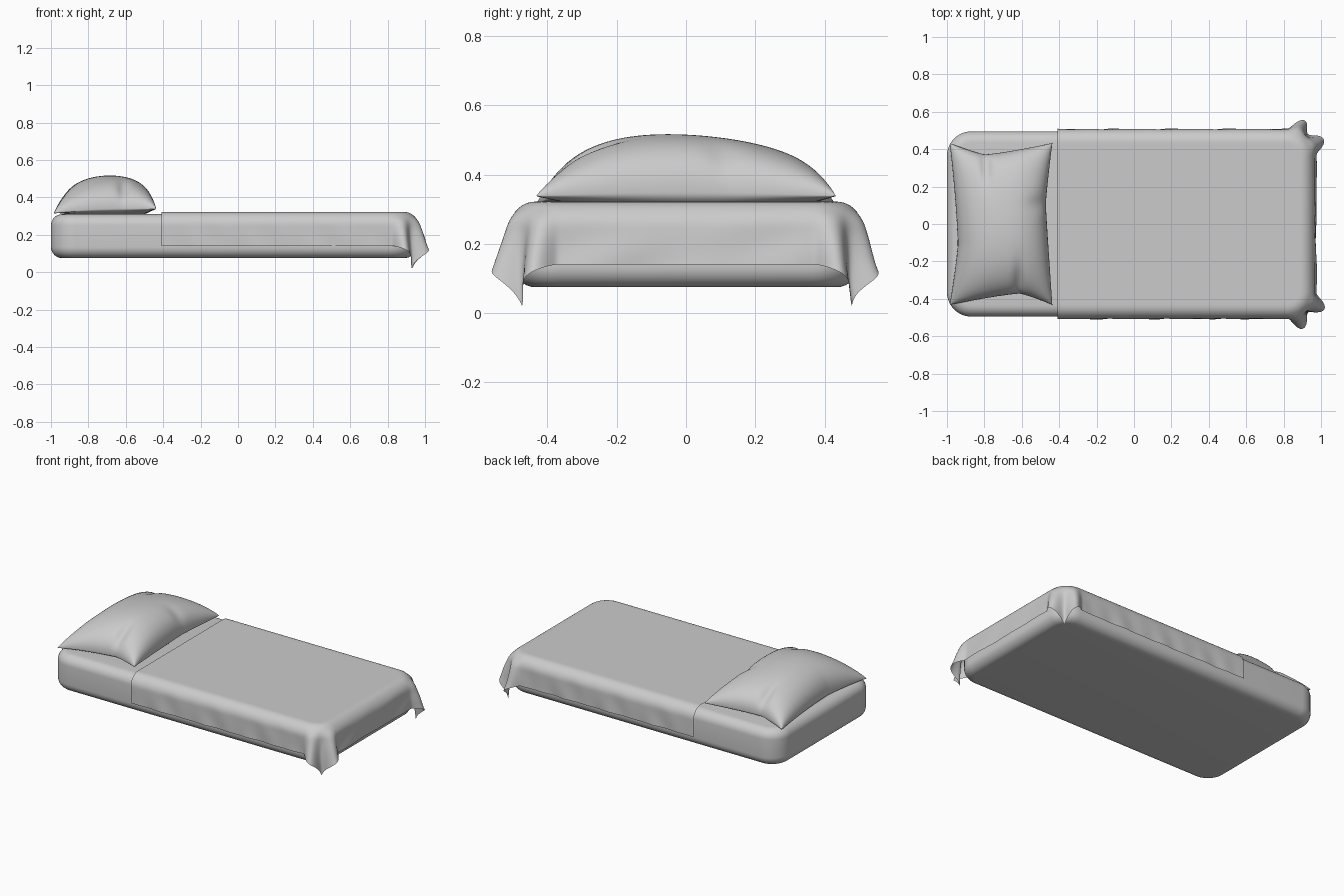
import bpy, bmesh
from math import sin, cos, pi, hypot, exp, atan2

if "Cube" in bpy.data.objects:
    bpy.data.objects.remove(bpy.data.objects["Cube"])


def finish(bm, name, angle=60):
    bmesh.ops.remove_doubles(bm, verts=bm.verts, dist=1e-5)
    me = bpy.data.meshes.new(name)
    bm.to_mesh(me)
    bm.free()
    ob = bpy.data.objects.new(name, me)
    bpy.context.collection.objects.link(ob)
    bpy.ops.object.select_all(action='DESELECT')
    ob.select_set(True)
    bpy.context.view_layer.objects.active = ob
    bpy.ops.object.shade_smooth_by_angle(angle=angle * pi / 180)
    return ob


def add_grid(bm, nu, nv, fn, flip=False):
    rows = [[bm.verts.new(fn(i / nu, j / nv)) for j in range(nv + 1)] for i in range(nu + 1)]
    for i in range(nu):
        for j in range(nv):
            q = [rows[i][j], rows[i + 1][j], rows[i + 1][j + 1], rows[i][j + 1]]
            bm.faces.new(q[::-1] if flip else q)


# Mattress: rounded outline swept through a rounded side profile
X0, X1, HY = -1.0, 0.95, 0.495
ZB, ZT, R, CR = 0.075, 0.31, 0.06, 0.13


def outline(d, n=10):
    pts = []
    corners = [(X1, HY), (X0, HY), (X0, -HY), (X1, -HY)]
    for k, (x, y) in enumerate(corners):
        cx = x - CR if x > 0 else x + CR
        cy = y - CR if y > 0 else y + CR
        for i in range(n + 1):
            a = (k + i / n) * pi / 2
            pts.append((cx + (CR - d) * cos(a), cy + (CR - d) * sin(a)))
    return pts


bm = bmesh.new()
angles = [i * pi / 16 for i in range(9)]
profile = [(R * (1 - sin(a)), ZB + R * (1 - cos(a))) for a in angles]
profile += [(R * (1 - cos(a)), ZT - R * (1 - sin(a))) for a in angles]
rings = [[bm.verts.new((x, y, z)) for x, y in outline(d)] for d, z in profile]
for a, b in zip(rings, rings[1:]):
    for i in range(len(a)):
        j = (i + 1) % len(a)
        bm.faces.new((a[i], a[j], b[j], b[i]))
bm.faces.new(rings[0][::-1])
bm.faces.new(rings[-1])
finish(bm, "mattress")

# Blanket: flat sheet wrapped over the mattress edge, spare cloth folding at the foot corners
GAP, DROP = 0.012, 0.222
BX0 = -0.41


def drape(s, t):
    x = BX0 + s * (X1 - R + DROP - BX0)
    y = (2 * t - 1) * (HY - R + DROP)
    ix, iy = X1 - CR, HY - CR
    px, py = min(x, ix), max(-iy, min(iy, y))
    vx, vy = x - px, y - py
    dist = hypot(vx, vy)
    inner = CR - R
    d = dist - inner
    if d <= 0:
        return (x, y, ZT + GAP)
    nx, ny = vx / dist, vy / dist
    r = R + GAP
    arc = r * pi / 2
    if d < arc:
        out, down = r * sin(d / r), r * (1 - cos(d / r))
    else:
        out, down = r, r + d - arc
    hang = max(0, d - 0.06)
    th = atan2(abs(ny), nx)
    fold = sin(4 * th) ** 2 if 0 < th < pi / 2 else 0
    out += 0.33 * hang * fold
    out += 0.025 * hang * sin(31 * x + 17 * y) * sin(9 * x - 5 * y)
    out += 0.08 * hang * max(nx, 0)
    return (px + nx * (inner + out), py + ny * (inner + out), ZT + GAP - down)


bm = bmesh.new()
add_grid(bm, 130, 110, drape)
finish(bm, "blanket")

# Pillow: puffed top and flattened underside meeting on a pinched seam
def pinch(t, t0, depth):
    span = 1 + t0 if t < t0 else 1 - t0
    return depth * (1 - (abs(t - t0) / span) ** 1.2)


def pillow_side(top):
    def fn(s, t):
        u, v = sin((s - 0.5) * pi), sin((t - 0.5) * pi)
        ku = pinch(v, 0.25, 0.14) if u > 0 else pinch(v, -0.25, 0.13)
        kv = pinch(u, -0.3, 0.14) if v > 0 else pinch(u, 0.35, 0.14)
        x = -0.705 + 0.272 * u * (1 - ku * abs(u)) - 0.008 * v * v * (1 if u < 0 else 0.5)
        y = 0.432 * v * (1 - kv * abs(v))
        f = (max(0, 1 - u * u) * max(0, 1 - v * v)) ** 0.43
        seam = 0.338 - 0.012 * (u * v) ** 2 + 0.012 * u
        if not top:
            return (x, y, seam - (seam - 0.309) * min(1, 1.6 * f))
        # creases running in from the pinched ends
        crease = exp(-((u - 0.35) / 0.1) ** 2 - ((v + 0.9) / 0.3) ** 2)
        crease += exp(-((u + 0.3) / 0.1) ** 2 - ((v - 0.9) / 0.3) ** 2)
        crease += 0.5 * exp(-((v - 0.25) / 0.1) ** 2 - ((u - 0.9) / 0.3) ** 2)
        return (x, y, seam + f * (0.177 - 0.02 * v * (1 - v * v) - 0.04 * crease))
    return fn


bm = bmesh.new()
add_grid(bm, 56, 72, pillow_side(True))
add_grid(bm, 56, 72, pillow_side(False), flip=True)
finish(bm, "pillow", 80)
